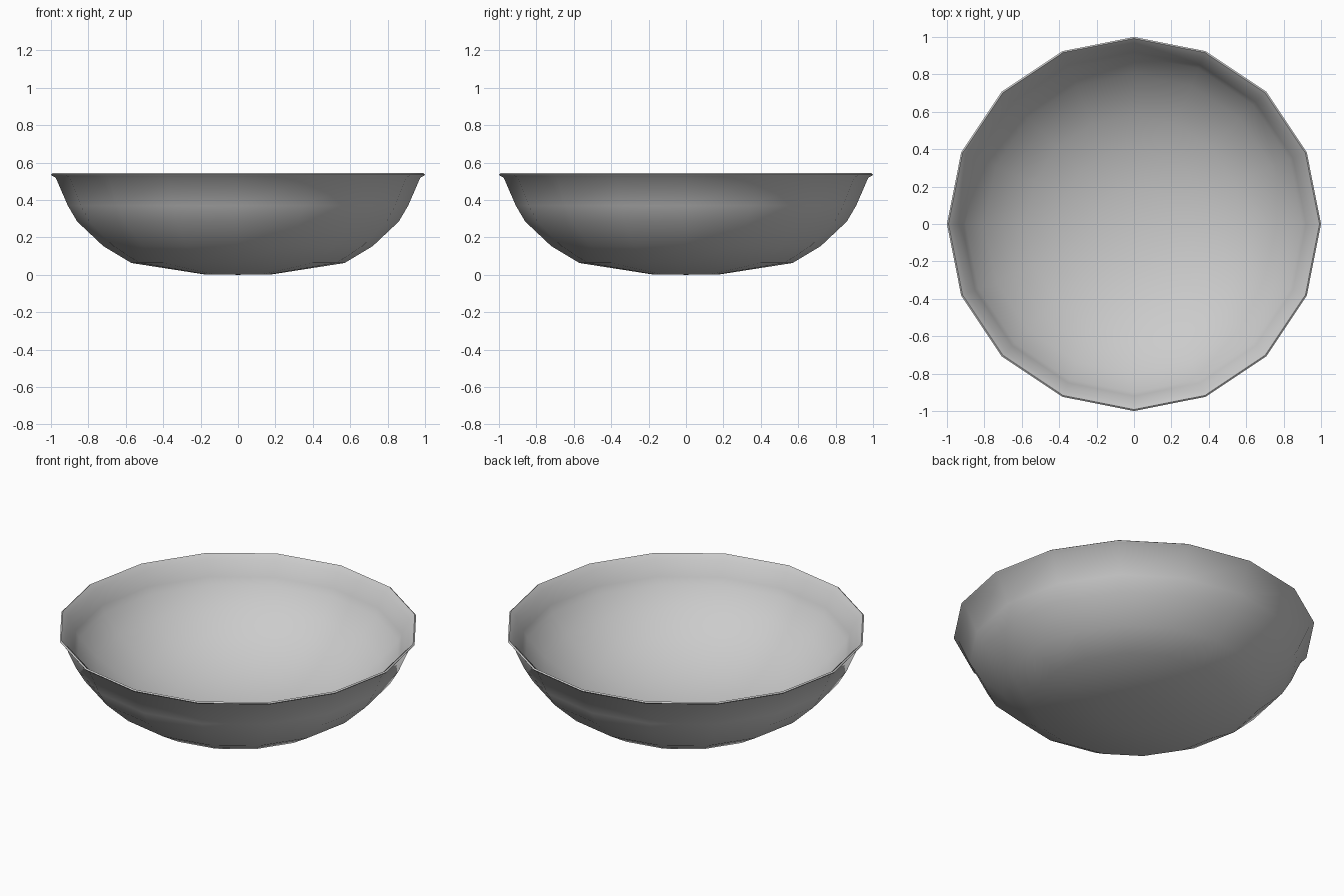
import bpy, bmesh, math

if "Cube" in bpy.data.objects:
    bpy.data.objects.remove(bpy.data.objects["Cube"])

SIDES = 16
# Bowl cross-section (radius, height): outside from the foot up, over the lip, down the inside
profile = [(0.18, 0.002), (0.57, 0.063), (0.72, 0.153), (0.86, 0.285),
           (0.91, 0.37), (0.975, 0.52), (0.995, 0.53), (1.0, 0.537), (0.992, 0.543),
           (0.963, 0.515), (0.92, 0.43), (0.90, 0.39), (0.80, 0.285), (0.70, 0.205),
           (0.58, 0.135), (0.40, 0.068), (0.20, 0.03)]

bm = bmesh.new()
rings = []
for r, z in profile:
    rings.append([bm.verts.new((r * math.cos(2 * math.pi * i / SIDES),
                                r * math.sin(2 * math.pi * i / SIDES), z))
                  for i in range(SIDES)])
# Walls between neighbouring rings
for a, b in zip(rings, rings[1:]):
    for i in range(SIDES):
        j = (i + 1) % SIDES
        bm.faces.new((a[i], a[j], b[j], b[i]))
# Outer and inner floors
for ring, z in ((rings[0], 0.0), (rings[-1], 0.02)):
    centre = bm.verts.new((0, 0, z))
    for i in range(SIDES):
        bm.faces.new((ring[i], ring[(i + 1) % SIDES], centre))
bmesh.ops.recalc_face_normals(bm, faces=bm.faces)

mesh = bpy.data.meshes.new("bowl")
bm.to_mesh(mesh)
bm.free()
bowl = bpy.data.objects.new("bowl", mesh)
bpy.context.collection.objects.link(bowl)

# Smooth walls
bpy.context.view_layer.objects.active = bowl
bowl.select_set(True)
bpy.ops.object.shade_smooth_by_angle(angle=math.radians(75))
